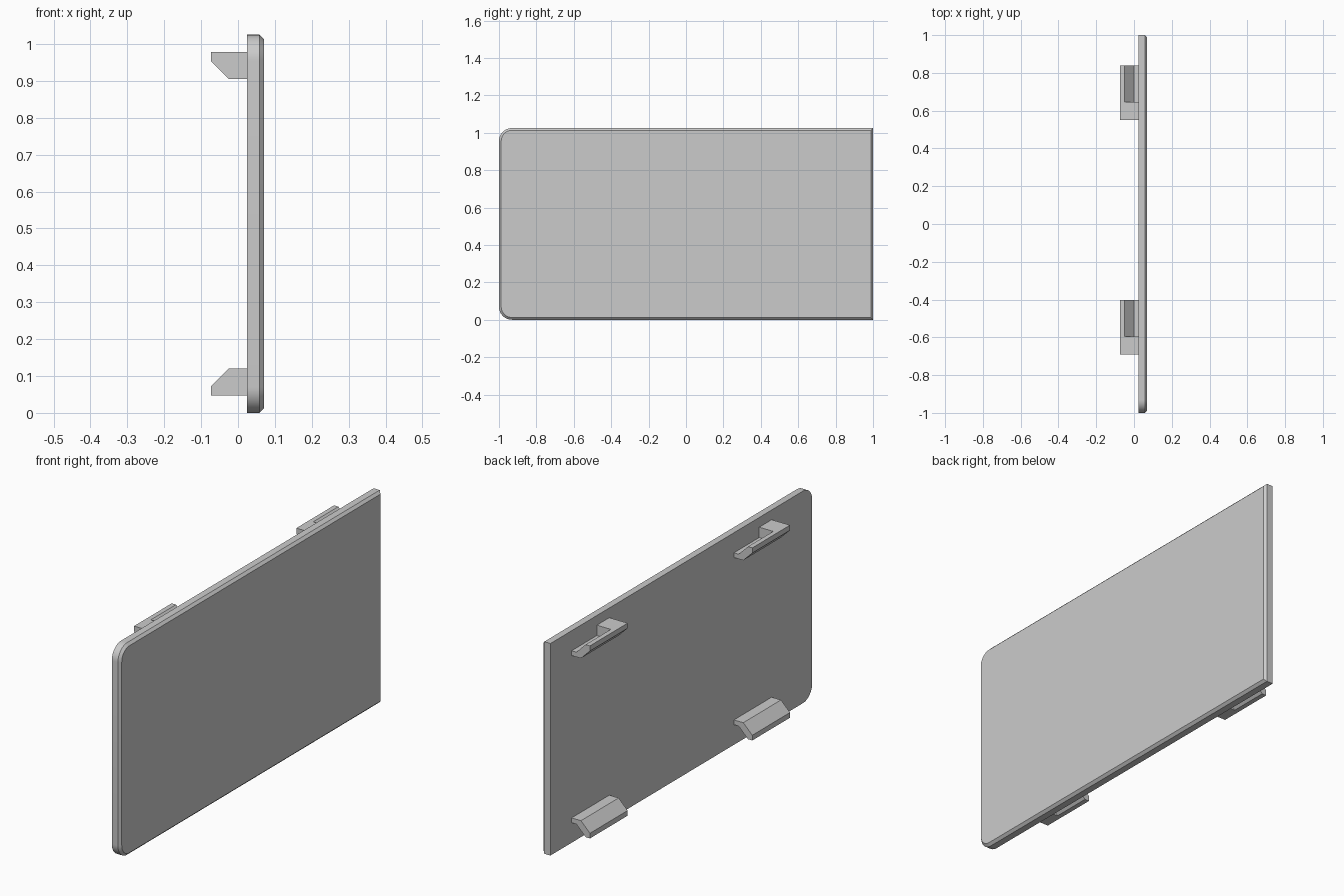
import bpy, bmesh
from math import sin, cos, pi

cube = bpy.data.objects.get("Cube")
if cube:
    bpy.data.objects.remove(cube, do_unlink=True)

HEIGHT = 1.025
BACK = 0.025          # plane where the hooks meet the panel

grey = bpy.data.materials.new("plain_grey")
grey.use_nodes = True
grey.diffuse_color = (0.6, 0.6, 0.6, 1)
grey.node_tree.nodes["Principled BSDF"].inputs["Base Color"].default_value = (0.6, 0.6, 0.6, 1)


def loft(name, rings):
    """Closed solid through matching rings of points."""
    bm = bmesh.new()
    loops = [[bm.verts.new(p) for p in ring] for ring in rings]
    n = len(loops[0])
    for a, b in zip(loops, loops[1:]):
        for i in range(n):
            j = (i + 1) % n
            bm.faces.new((a[i], a[j], b[j], b[i]))
    bm.faces.new(loops[0])
    bm.faces.new(loops[-1])
    bmesh.ops.recalc_face_normals(bm, faces=bm.faces)
    mesh = bpy.data.meshes.new(name)
    bm.to_mesh(mesh)
    bm.free()
    mesh.materials.append(grey)
    obj = bpy.data.objects.new(name, mesh)
    bpy.context.collection.objects.link(obj)
    return obj


def prism(name, profile, y0, y1):
    return loft(name, [[(x, y, z) for x, z in profile] for y in (y0, y1)])


def activate(obj):
    bpy.ops.object.select_all(action='DESELECT')
    obj.select_set(True)
    bpy.context.view_layer.objects.active = obj


def panel_ring(x, inset, radius=0.07, steps=12):
    """Outline with two rounded corners on the -y edge, square on +y."""
    cy, r = -1 + radius, radius - inset
    ring = [(x, 1 - inset, inset), (x, 1 - inset, HEIGHT - inset)]
    for cz, start in ((HEIGHT - radius, pi / 2), (radius, pi)):
        for i in range(steps + 1):
            a = start + i / steps * pi / 2
            ring.append((x, cy + r * cos(a), cz + r * sin(a)))
    return ring


# Panel with a chamfered outer face
panel = loft("panel", [panel_ring(BACK, 0), panel_ring(0.058, 0), panel_ring(0.07, 0.012)])
activate(panel)
bpy.ops.object.shade_smooth_by_angle(angle=pi / 6)

# Hooks: solid root block, then a bent lip left by cutting a notch
HOOK = [(BACK, 0.978), (-0.073, 0.978), (-0.073, 0.953), (-0.025, 0.905), (BACK, 0.905)]
NOTCH = [(0.04, 0.928), (0, 0.928), (-0.06, 0.988), (0.04, 0.988)]


def flip(profile, bottom):
    return [(x, HEIGHT - z if bottom else z) for x, z in profile]


for side, y in (("front", -0.69), ("rear", 0.55)):
    for level, bottom in (("upper", False), ("lower", True)):
        hook = prism(f"{side}_{level}_hook", flip(HOOK, bottom), y, y + 0.288)
        cutter = prism("notch_cutter", flip(NOTCH, bottom), y + 0.095, y + 0.35)
        cutter.hide_render = True
        cut = hook.modifiers.new("notch", 'BOOLEAN')
        cut.operation = 'DIFFERENCE'
        cut.solver = 'EXACT'
        cut.object = cutter
        activate(hook)
        bpy.ops.object.modifier_apply(modifier=cut.name)
        bpy.data.objects.remove(cutter, do_unlink=True)
